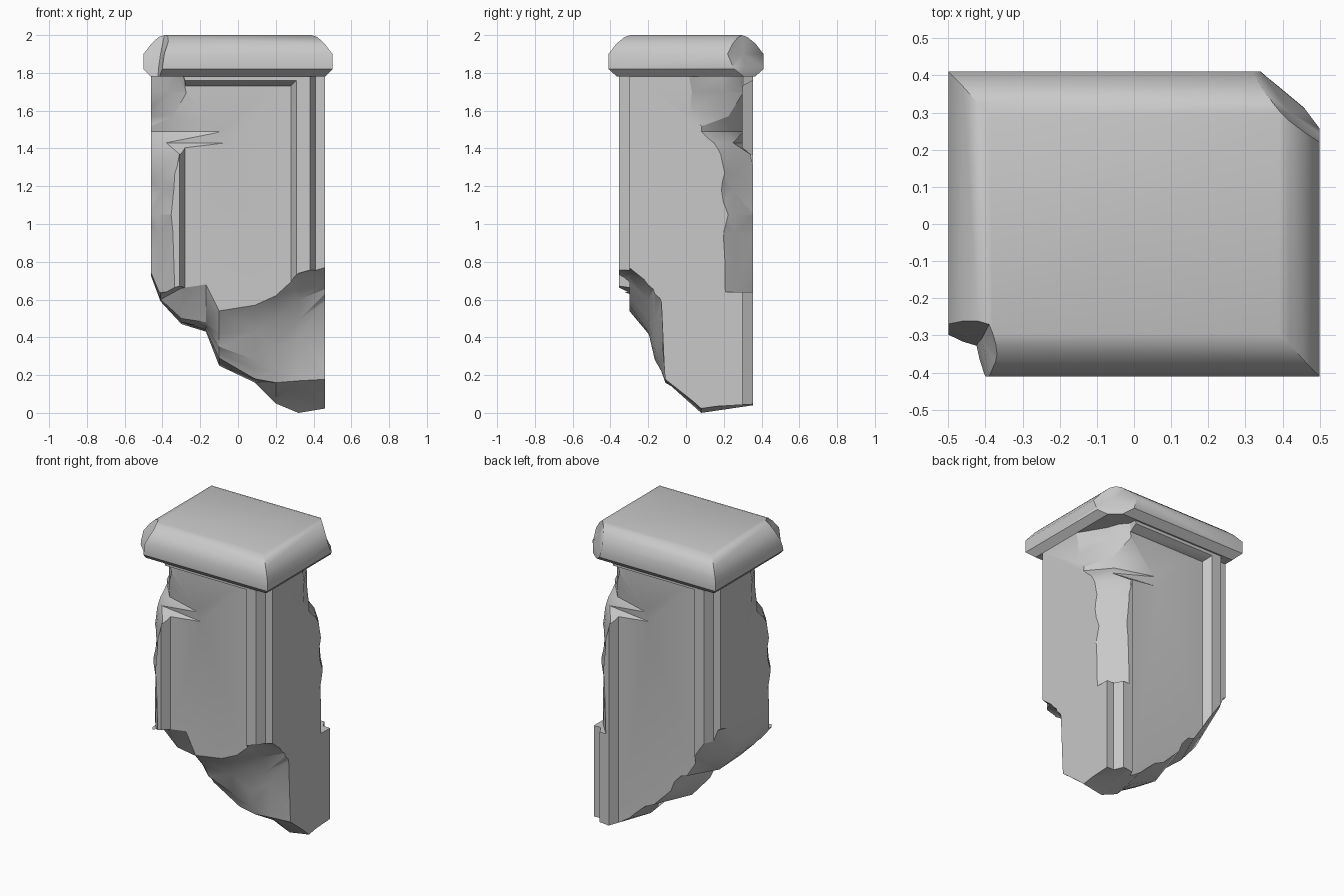
import bpy
import bmesh
from math import radians

default = bpy.data.objects.get("Cube")
if default:
    bpy.data.objects.remove(default, do_unlink=True)

# Weathered grey stone, used everywhere
stone = bpy.data.materials.new("grey_stone")
stone.use_nodes = True
grey = (0.58, 0.58, 0.58, 1.0)
stone.diffuse_color = grey
stone.node_tree.nodes["Principled BSDF"].inputs["Base Color"].default_value = grey


def loft(name, sections, triangulate=False):
    """Closed solid through a list of matching cross-sections."""
    bm = bmesh.new()
    rings = [[bm.verts.new(point) for point in section] for section in sections]
    count = len(rings[0])
    for lower, upper in zip(rings, rings[1:]):
        for i in range(count):
            j = (i + 1) % count
            bm.faces.new((lower[i], lower[j], upper[j], upper[i]))
    bm.faces.new(rings[0][::-1])
    bm.faces.new(rings[-1])
    if triangulate:
        bmesh.ops.triangulate(bm, faces=bm.faces[:])
    bmesh.ops.recalc_face_normals(bm, faces=bm.faces[:])
    mesh = bpy.data.meshes.new(name)
    bm.to_mesh(mesh)
    bm.free()
    obj = bpy.data.objects.new(name, mesh)
    bpy.context.collection.objects.link(obj)
    return obj


def corner_cutter(name, rows, side):
    """Irregular wedge biting into one upright corner (side is +1 or -1)."""
    sections = []
    for z, side_y, mid_x, mid_y, face_x, face_y in rows:
        outline = [(0.52, side_y), (0.6, 0.6), (face_x - 0.01, 0.43),
                   (face_x, face_y), (mid_x, mid_y)]
        sections.append([(side * x, side * y, z) for x, y in outline])
    cutter = loft(name, sections, triangulate=True)
    cutter.hide_render = True
    return cutter


def finish(obj, cutters, angle):
    """Carve the part, then shade and colour it."""
    bpy.ops.object.select_all(action="DESELECT")
    obj.select_set(True)
    bpy.context.view_layer.objects.active = obj
    for cutter in cutters:
        mod = obj.modifiers.new("break", "BOOLEAN")
        mod.operation = "DIFFERENCE"
        mod.solver = "EXACT"
        mod.object = cutter
        bpy.ops.object.modifier_apply(modifier=mod.name)
    obj.data.materials.clear()
    obj.data.materials.append(stone)
    for face in obj.data.polygons:
        face.material_index = 0
    bpy.ops.object.shade_smooth_by_angle(angle=radians(angle))


# Broken underside: rock heights in hundredths, one row per depth
columns = (-0.5, -0.41, -0.3, -0.17, -0.1, 0.09, 0.2, 0.32, 0.5)
underside = {
    -0.42: (88, 66, 69, 70, 57, 59, 66, 75, 78),
    -0.30: (87, 63, 66, 68, 54, 57, 62, 73, 78),
    -0.20: (85, 60, 50, 48, 42, 43, 50, 60, 70),
    -0.165: (84, 60, 49, 46, 35, 28, 34, 49, 67),
    -0.13: (83, 59, 48, 45, 32, 23, 22, 40, 64),
    -0.11: (83, 59, 48, 44, 29, 18, 16, 17, 18),
    0.08: (83, 60, 47, 43, 25, 16, 5, 0, 3),
    0.42: (92, 86, 70, 50, 42, 23, 13, 5, 5),
}
bottom_cutter = loft("bottom_cutter", [
    [(x, y, h / 100) for x, h in zip(columns, heights)]
    + [(0.5, y, -0.3), (-0.5, y, -0.3)]
    for y, heights in underside.items()], triangulate=True)
bottom_cutter.hide_render = True

# Worn chamfer along two opposite corners, with a deep bite under the cap
body_rows = [
    (0.64, 0.13, 0.42, 0.260, 0.33, 0.36),
    (0.95, 0.11, 0.42, 0.255, 0.34, 0.36),
    (1.05, 0.14, 0.43, 0.265, 0.35, 0.36),
    (1.18, 0.12, 0.405, 0.250, 0.34, 0.355),
    (1.27, 0.13, 0.42, 0.255, 0.33, 0.36),
    (1.37, 0.11, 0.41, 0.245, 0.31, 0.34),
    (1.43, 0.07, 0.38, 0.250, 0.03, 0.305),
    (1.49, 0.01, 0.34, 0.225, 0.08, 0.305),
    (1.57, -0.08, 0.345, 0.225, 0.17, 0.305),
    (1.70, -0.07, 0.36, 0.200, 0.27, 0.305),
    (1.85, -0.08, 0.36, 0.170, 0.31, 0.31),
]
body_cutters = [corner_cutter("body_cutter", body_rows, s) for s in (-1, 1)]

# Chips in the cap corners, the back one wider
front_chip = [
    (1.70, 0.28, 0.43, 0.34, 0.39, 0.41),
    (1.83, 0.29, 0.42, 0.32, 0.40, 0.41),
    (1.90, 0.26, 0.41, 0.31, 0.39, 0.41),
    (2.05, 0.20, 0.38, 0.25, 0.32, 0.40),
]
back_chip = [
    (1.70, 0.22, 0.44, 0.33, 0.36, 0.41),
    (1.83, 0.23, 0.46, 0.31, 0.34, 0.41),
    (1.90, 0.20, 0.42, 0.30, 0.32, 0.41),
    (2.05, 0.17, 0.40, 0.28, 0.17, 0.40),
]
cap_cutters = [corner_cutter("cap_cutter", front_chip, -1),
               corner_cutter("cap_cutter", back_chip, 1)]

# Pillar shaft: flat sides, raised upright frames on front and back
quarter = [(0.46, 0.30), (0.41, 0.30), (0.38, 0.355), (0.31, 0.355), (0.28, 0.30)]
back = quarter + [(-x, y) for x, y in reversed(quarter)]
plan = back + [(x, -y) for x, y in reversed(back)]
shaft = loft("pillar_shaft", [[(x, y, z) for x, y in plan] for z in (-0.05, 1.79)])
finish(shaft, body_cutters + [bottom_cutter], 30)

# Narrow rails closing the top of each recessed panel
rail = [(0.29, 1.785), (0.355, 1.785), (0.355, 1.76), (0.30, 1.73), (0.29, 1.73)]
for name, side in (("front_top_rail", -1), ("back_top_rail", 1)):
    obj = loft(name, [[(x, side * y, z) for y, z in rail] for x in (-0.31, 0.31)])
    finish(obj, body_cutters, 30)

# Cap slab: undercut below, rounded over the top
levels = [
    (0.46, 0.365, 1.78),
    (0.5, 0.41, 1.82),
    (0.5, 0.41, 1.90),
    (0.46, 0.37, 1.953),
    (0.42, 0.325, 1.99),
    (0.39, 0.295, 2.0),
]
cap = loft("pillar_cap", [
    [(hx, hy, z), (-hx, hy, z), (-hx, -hy, z), (hx, -hy, z)] for hx, hy, z in levels])
finish(cap, cap_cutters, 38)

# Remove the helpers
for cutter in body_cutters + cap_cutters + [bottom_cutter]:
    bpy.data.objects.remove(cutter, do_unlink=True)
